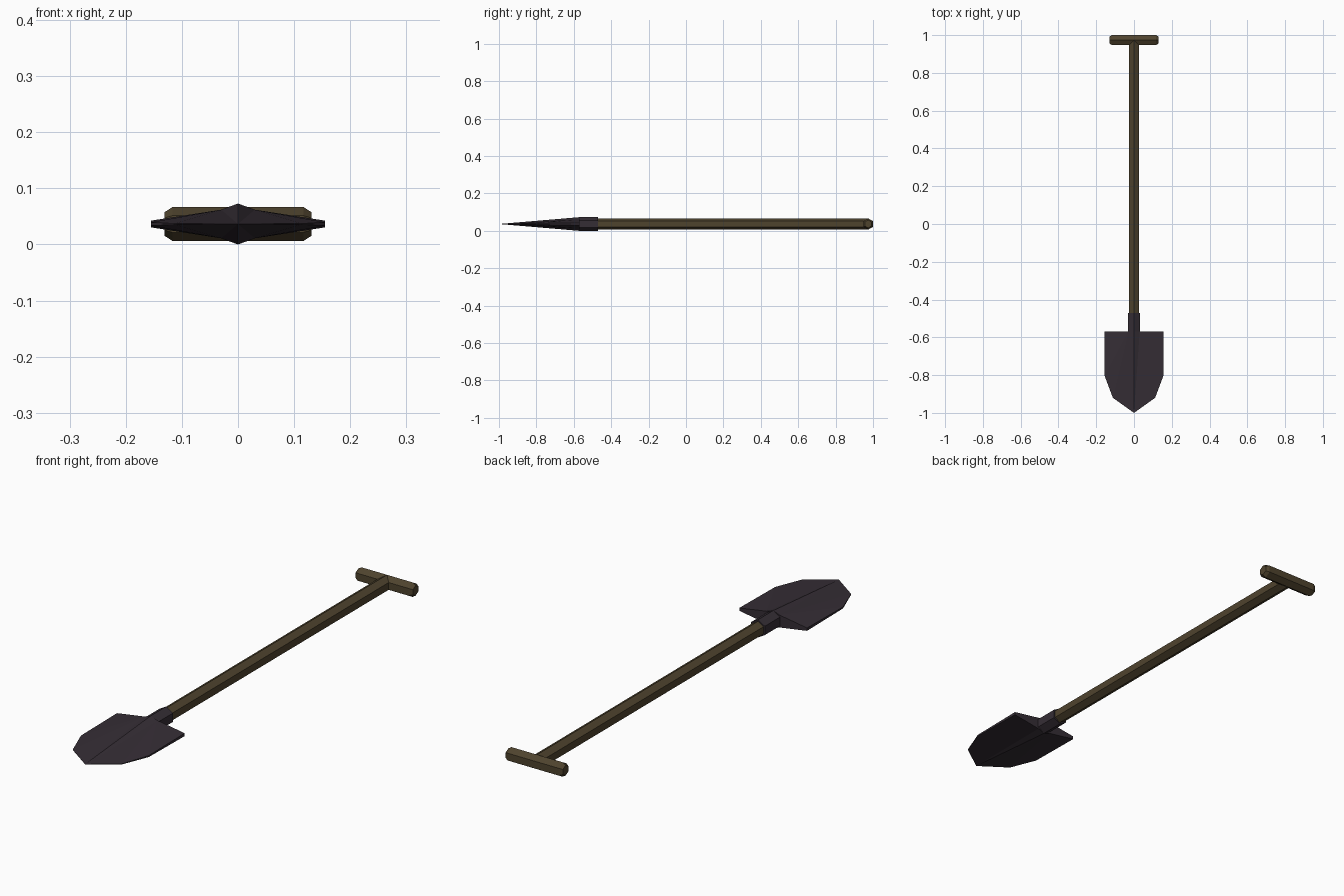
import bpy, bmesh, math
from mathutils import Vector

if "Cube" in bpy.data.objects:
    bpy.data.objects.remove(bpy.data.objects["Cube"])

ZC = 0.0365  # height of the centre line


def material(name, rgb):
    m = bpy.data.materials.new(name)
    m.diffuse_color = (*rgb, 1)
    m.use_nodes = True
    m.node_tree.nodes["Principled BSDF"].inputs["Base Color"].default_value = m.diffuse_color
    return m


WOOD = material("dark wood", (0.078, 0.057, 0.027))
IRON = material("dark iron", (0.036, 0.027, 0.036))


def finish(bm, name, mat):
    bmesh.ops.recalc_face_normals(bm, faces=bm.faces)
    me = bpy.data.meshes.new(name)
    bm.to_mesh(me)
    bm.free()
    me.materials.append(mat)
    ob = bpy.data.objects.new(name, me)
    bpy.context.collection.objects.link(ob)
    return ob


def hex_bar(name, mat, axis, sections, offset=0.0):
    """Six-sided bar along x or y, with corners pointing up and down."""
    bm = bmesh.new()
    rings = []
    for pos, r in sections:
        ring = []
        for i in range(6):
            a = math.pi / 3 * i
            side, z = offset + r * math.sin(a), ZC + r * math.cos(a)
            ring.append(bm.verts.new((pos, side, z) if axis == "x" else (side, pos, z)))
        rings.append(ring)
    for a, b in zip(rings, rings[1:]):
        for i in range(6):
            j = (i + 1) % 6
            bm.faces.new((a[i], a[j], b[j], b[i]))
    bm.faces.new(rings[0])
    bm.faces.new(rings[-1])
    return finish(bm, name, mat)


# Wooden shaft, cross grip and iron socket
hex_bar("shaft", WOOD, "y", [(-0.52, 0.03), (0.974, 0.03)])
hex_bar("grip", WOOD, "x", [(-0.131, 0.021), (-0.117, 0.03), (0.117, 0.03), (0.131, 0.021)], 0.974)
hex_bar("socket", IRON, "y", [(-0.575, 0.0365), (-0.47, 0.0365)])

# Blade: ridge, shoulder and rim points as (x, y, half thickness), fanned to the tip
half = [(0, -0.57, 0.0365), (0.03, -0.57, 0.0255), (0.155, -0.57, 0.006),
        (0.155, -0.805, 0.003), (0.112, -0.92, 0.0012), (0, -1.0, 0.0)]
fans = [(0, 1, 5), (1, 2, 3), (1, 3, 4), (1, 4, 5)]
bm = bmesh.new()
for sx in (1, -1):
    up, down = ([bm.verts.new((sx * x, y, ZC + s * t)) for x, y, t in half] for s in (1, -1))
    for fan in fans:
        bm.faces.new([up[i] for i in fan])
        bm.faces.new([down[i] for i in fan])
    # rim and back edge
    for a, b in ((0, 1), (1, 2), (2, 3), (3, 4), (4, 5)):
        bm.faces.new((up[a], up[b], down[b], down[a]))
bmesh.ops.remove_doubles(bm, verts=bm.verts, dist=0.0005)
finish(bm, "blade", IRON)
